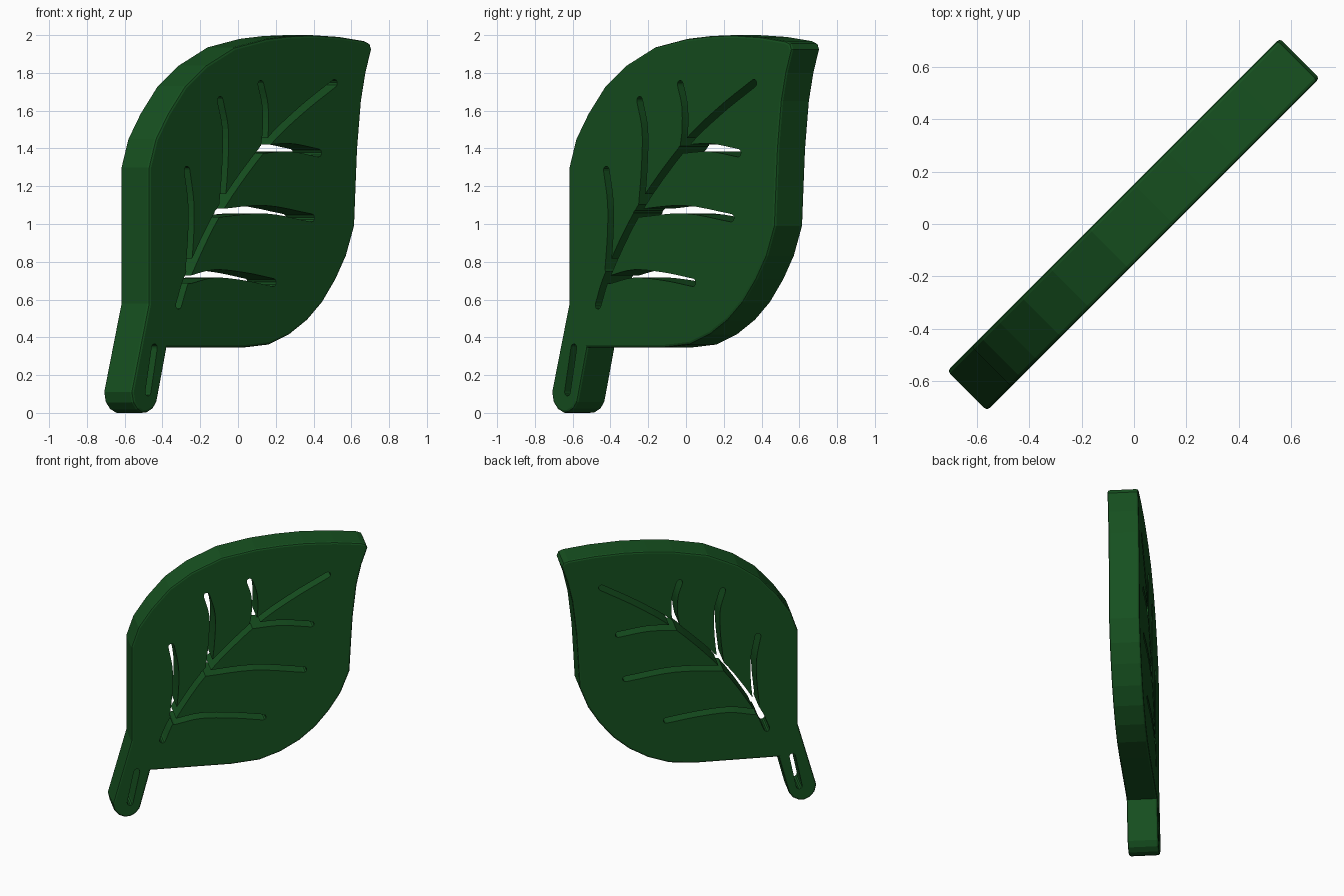
import bpy, bmesh, math
from mathutils import Vector

if "Cube" in bpy.data.objects:
    bpy.data.objects.remove(bpy.data.objects["Cube"])

R2 = math.sqrt(2)
HALF = 0.076     # half thickness, measured along x (the plate stands at 45 degrees)


def place(s, z, d):
    return (s + d, s - d, z)


def prism(name, outline, half, bevel=0):
    bm = bmesh.new()
    front = [bm.verts.new(place(s, z, half)) for s, z in outline]
    back = [bm.verts.new(place(s, z, -half)) for s, z in outline]
    caps = [bm.faces.new(front), bm.faces.new(back[::-1])]
    n = len(outline)
    for i in range(n):
        j = (i + 1) % n
        bm.faces.new((front[j], front[i], back[i], back[j]))
    bmesh.ops.recalc_face_normals(bm, faces=bm.faces)
    if bevel:
        rim = list({e for f in caps for e in f.edges})
        bmesh.ops.bevel(bm, geom=rim, offset=bevel, segments=2, profile=0.5,
                        affect='EDGES', clamp_overlap=True)
    mesh = bpy.data.meshes.new(name)
    bm.to_mesh(mesh)
    bm.free()
    ob = bpy.data.objects.new(name, mesh)
    bpy.context.collection.objects.link(ob)
    return ob


def smooth_path(pts, steps=4):
    # Catmull-Rom through the points, in true plate coordinates (u, z)
    p = [Vector((s * R2, z)) for s, z in pts]
    p = [2 * p[0] - p[1]] + p + [2 * p[-1] - p[-2]]
    out = []
    for a, b, c, d in zip(p, p[1:], p[2:], p[3:]):
        for k in range(steps):
            t = k / steps
            out.append(0.5 * (2 * b + (c - a) * t + (2 * a - 5 * b + 4 * c - d) * t ** 2
                              + (3 * b - a - 3 * c + d) * t ** 3))
    return out + [p[-2]]


def slot_outline(pts, r):
    # ribbon with round ends
    p = smooth_path(pts)
    left, right = [], []
    for i, q in enumerate(p):
        t = (p[min(i + 1, len(p) - 1)] - p[max(i - 1, 0)]).normalized()
        nrm = Vector((-t.y, t.x)) * r
        left.append(q + nrm)
        right.append(q - nrm)
        if i == 0:
            start = [q + nrm * math.cos(a) - t * r * math.sin(a)
                     for a in (math.pi * k / 5 for k in range(4, 0, -1))]
    end = [q + nrm * math.cos(a) + t * r * math.sin(a)
           for a in (math.pi * k / 5 for k in range(1, 5))]
    return [(v.x / R2, v.y) for v in left + end + right[::-1] + start]


# Leaf blade with stem: one outline, clockwise from the left side
outline = [(-0.546, 0.58), (-0.546, 1.30), (-0.51, 1.45), (-0.445, 1.585), (-0.355, 1.73),
           (-0.245, 1.84), (-0.095, 1.935), (0.075, 1.98), (0.20, 1.995), (0.32, 2.0),
           (0.47, 1.99), (0.60, 1.968), (0.625, 1.955), (0.634, 1.925),
           (0.604, 1.80), (0.58, 1.65), (0.56, 1.40), (0.552, 1.20), (0.544, 0.99),
           (0.50, 0.83), (0.444, 0.705), (0.374, 0.585), (0.294, 0.49), (0.20, 0.414),
           (0.094, 0.362), (-0.046, 0.345), (-0.45, 0.345),
           (-0.495, 0.10), (-0.503, 0.058), (-0.523, 0.022), (-0.55, 0.003), (-0.577, 0.0),
           (-0.606, 0.018), (-0.629, 0.055), (-0.638, 0.11)]
leaf = prism("leaf", outline, HALF, 0.014)

# Slots cut right through: midrib, side veins, stem
slots = [
    [(-0.39, 0.57), (-0.335, 0.74), (-0.17, 1.08), (0.065, 1.41), (0.25, 1.595), (0.435, 1.745)],
    [(-0.33, 0.705), (-0.20, 0.737), (-0.04, 0.722), (0.112, 0.69)],
    [(-0.187, 1.056), (0.067, 1.077), (0.315, 1.032)],
    [(0.05, 1.395), (0.20, 1.405), (0.352, 1.376)],
    [(-0.346, 1.285), (-0.325, 1.12), (-0.325, 0.95), (-0.338, 0.76)],
    [(-0.17, 1.655), (-0.142, 1.50), (-0.145, 1.30), (-0.16, 1.10)],
    [(0.045, 1.74), (0.068, 1.63), (0.07, 1.50), (0.06, 1.41)],
    [(-0.552, 0.11), (-0.518, 0.345)],
]
for i, pts in enumerate(slots):
    cutter = prism(f"slot_cutter_{i}", slot_outline(pts, 0.021), 0.2)
    cutter.hide_render = True
    cutter.hide_viewport = False
    mod = leaf.modifiers.new(f"slot_{i}", 'BOOLEAN')
    mod.operation = 'DIFFERENCE'
    mod.solver = 'EXACT'
    mod.object = cutter

# Bake the cuts and drop the cutters
bpy.context.view_layer.update()
dg = bpy.context.evaluated_depsgraph_get()
baked = bpy.data.meshes.new_from_object(leaf.evaluated_get(dg))
leaf.modifiers.clear()
leaf.data = baked
for ob in [o for o in bpy.data.objects if o.name.startswith("slot_cutter")]:
    bpy.data.objects.remove(ob)

# Dark green
mat = bpy.data.materials.new("dark_green")
mat.diffuse_color = (0.008, 0.08, 0.014, 1)
mat.use_nodes = True
mat.node_tree.nodes["Principled BSDF"].inputs["Base Color"].default_value = mat.diffuse_color
leaf.data.materials.clear()
leaf.data.materials.append(mat)
